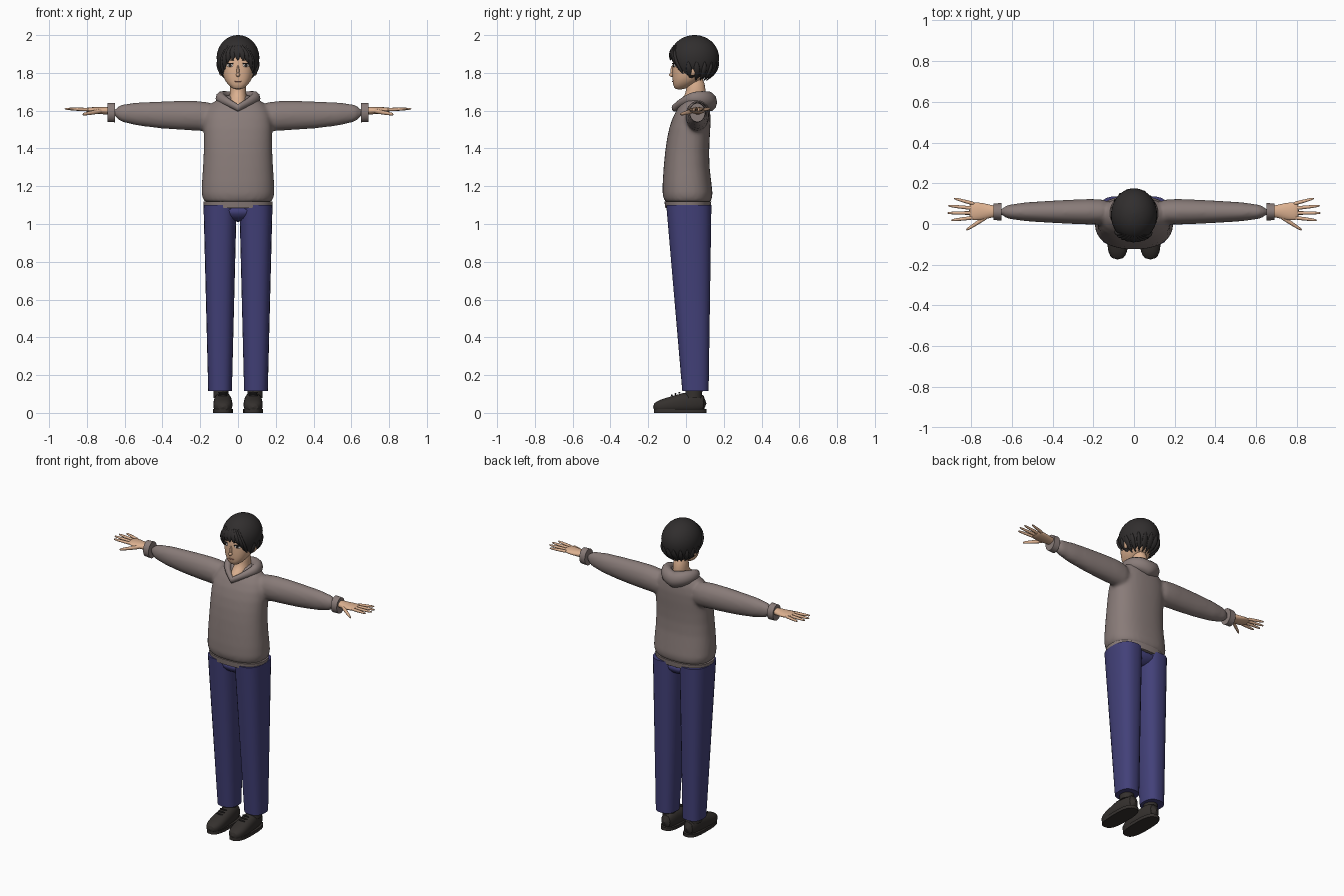
import bpy, bmesh
from math import sin, cos, pi, radians, asin, copysign
from mathutils import Matrix, Vector

X, Y, Z = range(3)
cube = bpy.data.objects.get("Cube")
if cube:
    bpy.data.objects.remove(cube, do_unlink=True)


def material(name, red, green, blue):
    mat = bpy.data.materials.new(name)
    mat.use_nodes = True
    mat.diffuse_color = (red, green, blue, 1)
    shader = mat.node_tree.nodes["Principled BSDF"]
    shader.inputs["Base Color"].default_value = mat.diffuse_color
    shader.inputs["Roughness"].default_value = 0.8
    return mat


skin = material("skin", 0.72, 0.44, 0.28)
hair = material("dark hair", 0.03, 0.027, 0.027)
knit = material("grey brown knit", 0.25, 0.2, 0.19)
denim = material("navy cloth", 0.055, 0.052, 0.19)
leather = material("dark leather", 0.035, 0.03, 0.027)
white = material("eye white", 0.8, 0.77, 0.74)
iris = material("dark iris", 0.03, 0.02, 0.015)
lip = material("lip", 0.5, 0.22, 0.16)


def section(centre, axis, size, sides, power=2):
    """Closed superellipse around a centre, square to the axis."""
    u, v = [k for k in (X, Y, Z) if k != axis]
    loop = []
    for i in range(sides):
        turn = 2 * pi * (i + 0.5) / sides
        point = Vector(centre)
        for k, radius, wave in ((u, size[0], cos(turn)), (v, size[1], sin(turn))):
            point[k] += radius * copysign(abs(wave) ** (2 / power), wave)
        loop.append(point)
    return loop


def add_loops(bm, loops, caps=True):
    rows = [[bm.verts.new(point) for point in loop] for loop in loops]
    for a, b in zip(rows, rows[1:]):
        for i in range(len(a)):
            bm.faces.new((a[i - 1], a[i], b[i], b[i - 1]))
    for face in bm.faces:
        face.smooth = True
    if caps:
        bm.faces.new(rows[0])
        bm.faces.new(rows[-1])


def finish(name, bm, mat, mirror=False, subsurf=False):
    bmesh.ops.recalc_face_normals(bm, faces=bm.faces)
    mesh = bpy.data.meshes.new(name)
    bm.to_mesh(mesh)
    bm.free()
    mesh.materials.append(mat)
    part = bpy.data.objects.new(name, mesh)
    bpy.context.collection.objects.link(part)
    if mirror:
        part.modifiers.new("mirror", "MIRROR").use_mirror_merge = False
    if subsurf:
        part.modifiers.new("subsurf", "SUBSURF").levels = 1
    return part


def profile_loops(axis, rings, shift, sides, power):
    """Each ring: place on the axis, centre offset, two radii."""
    loops = []
    for place, offset, *size in rings:
        centre = [shift, shift, offset]
        if axis == Z:
            centre[Y] = offset
        centre[axis] = place
        loops.append(section(centre, axis, size, sides, power))
    return loops


def loft(name, mat, axis, rings, shift=0, power=2, mirror=False, subsurf=True):
    bm = bmesh.new()
    add_loops(bm, profile_loops(axis, rings, shift, 28, power))
    return finish(name, bm, mat, mirror, subsurf)


def blob(name, mat, centre, size, turn=0, mirror=False):
    bm = bmesh.new()
    place = (Matrix.Translation(centre) @ Matrix.Rotation(radians(turn), 4, "Z")
             @ Matrix.Diagonal((*size, 1)))
    bmesh.ops.create_uvsphere(bm, u_segments=16, v_segments=10, radius=1, matrix=place)
    for face in bm.faces:
        face.smooth = True
    finish(name, bm, mat, mirror)


# Sweater body and sleeves, fused into one soft surface
body_rings = [(1.1, .01, .18, .12), (1.14, .01, .2, .14), (1.3, 0, .185, .12), (1.45, .01, .18, .115),
              (1.57, .03, .185, .105), (1.65, .05, .14, .07), (1.69, .06, .05, .03)]
sleeve_rings = [(.1, 1.56, .06, .08), (.2, 1.575, .066, .08), (.4, 1.575, .055, .075),
                (.68, 1.59, .04, .05)]
bm = bmesh.new()
add_loops(bm, profile_loops(Z, body_rings, 0, 28, 2.4))
for side in (1, -1):
    mirrored = [(side * place, *rest) for place, *rest in sleeve_rings]
    add_loops(bm, profile_loops(X, mirrored, .06, 28, 2))
sweater = finish("sweater", bm, knit, subsurf=True)
fuse = sweater.modifiers.new("fuse", "REMESH")
fuse.mode = "VOXEL"
fuse.voxel_size = 0.011
fuse.use_smooth_shade = True
sweater.modifiers.new("soften", "SMOOTH").iterations = 6
loft("sweater_hem", knit, Z, [(1.085, .01, .18, .12), (1.12, .01, .185, .125)],
     power=2.4, subsurf=False)
loft("sleeve_cuff", knit, X, [(.65, 1.59, .043, .052), (.69, 1.59, .041, .05)],
     shift=.06, mirror=True, subsurf=False)

# Hood: a roll round the neck, thin at the front V and full at the back
rows = []
for j in range(11):
    roll = 2 * pi * j / 10
    row = []
    for i in range(48):
        turn = 2 * pi * i / 48
        side, front = abs(sin(turn)), cos(turn)
        thick = .035 - .015 * front
        outward = thick * .8 * cos(roll)
        if front > 0:
            y = .04 - .1 * (front + 1 - side) / 2
            height = 1.615 + .05 * side
        else:
            y = .04 - .085 * front
            height = 1.645 + .02 * side
        row.append((.09 * sin(turn) + outward * sin(turn), y - outward * front,
                    height + thick * sin(roll)))
    rows.append(row)
bm = bmesh.new()
add_loops(bm, rows, caps=False)
bmesh.ops.remove_doubles(bm, verts=bm.verts, dist=0.0001)
finish("hood", bm, knit)

# Trousers
loft("trouser_leg", denim, Z, [(.115, .05, .063, .07), (1.1, .015, .088, .12)],
     shift=.095, power=2.5, mirror=True, subsurf=False)
loft("trouser_seat", denim, Z, [(1.01, .015, .03, .07), (1.05, .015, .13, .11),
                                (1.1, .015, .175, .12)], power=2.5)

# Shoes and ankles
loft("shoe_upper", leather, Y,
     [(.11, .05, .035, .045), (.03, .06, .046, .06), (-.07, .045, .052, .045),
      (-.14, .035, .05, .035), (-.175, .03, .025, .02)], shift=.08, power=2.4, mirror=True)
# The sole is a flat slab under the upper
bm = bmesh.new()
add_loops(bm, [section((.08, -.03, height), Z, (.053, .14), 28, 2.8) for height in (0, .02)])
finish("shoe_sole", bm, leather, mirror=True)
loft("ankle", leather, Z, [(.08, .04, .04, .045), (.2, .045, .04, .045)],
     shift=.09, mirror=True, subsurf=False)
for k in range(3):
    blob("shoe_lace", hair, (.08, -.035 - .02 * k, .107 - .007 * k), (.025, .005, .005), mirror=True)

# Hands
loft("palm", skin, X, [(.66, 1.6, .026, .022), (.7, 1.6, .03, .02), (.74, 1.6, .042, .018),
                       (.79, 1.605, .046, .014), (.81, 1.605, .036, .008)],
     shift=.062, mirror=True)


def digit(name, base, tip, radius):
    bm = bmesh.new()
    loops = []
    for k in range(6):
        along = k / 5
        width = radius * (1 - along ** 3 / 2)
        loops.append(section(Vector(base).lerp(Vector(tip), along), X, (width, width), 10))
    add_loops(bm, loops)
    finish(name, bm, skin, mirror=True, subsurf=True)


for k, name in enumerate(("index", "middle", "ring", "little")):
    reach = .92 - .012 * (k - 1.3) ** 2
    digit(name + "_finger", (.78, .032 + .022 * k, 1.605), (reach, .018 + .036 * k, 1.61), .0095)
digit("thumb", (.715, .04, 1.6), (.825, -.03, 1.58), .0125)

# Neck and head
loft("neck", skin, Z, [(1.59, .01, .045, .075), (1.63, .02, .049, .08), (1.67, .045, .045, .06),
                       (1.7, .055, .043, .05), (1.79, .045, .045, .05)])
loft("head", skin, Z,
     [(1.71, -.035, .025, .025), (1.74, -.015, .056, .054), (1.77, .01, .076, .082),
      (1.82, .03, .088, .103), (1.9, .04, .09, .108), (1.95, .04, .07, .08), (1.97, .045, .04, .05)],
     power=2.4)
blob("nose_tip", skin, (0, -.076, 1.79), (.01, .014, .011))
blob("nose_bridge", skin, (0, -.071, 1.81), (.007, .011, .03))
blob("mouth", lip, (0, -.068, 1.755), (.02, .006, .0035))
blob("ear", skin, (.09, .035, 1.815), (.012, .02, .03), turn=-15, mirror=True)
eye = Vector((.042, -.063, 1.84))
up, forward = Vector((0, 0, .01)), Vector((0, -.003, 0))
for name, mat, centre, size in (("eye", white, eye, (.018, .005, .009)),
                                ("iris", iris, eye + forward, (.0085, .004, .0085)),
                                ("upper_lash", hair, eye + up + forward, (.021, .005, .003)),
                                ("eyebrow", hair, eye + 2.8 * up, (.023, .005, .0035))):
    blob(name, mat, centre, size, turn=24, mirror=True)

# Hair: a cap with a ragged edge, plus loose locks
crown = Vector((0, .045, 1.88))


def rise(angle):
    return .12 if angle > 0 else .14


def hair_angle(height):
    drop = height - crown.z
    return asin(drop / rise(drop))


def hair_point(turn, angle):
    return crown + Vector((.113 * cos(angle) * sin(turn), -.13 * cos(angle) * cos(turn),
                           rise(angle) * sin(angle)))


def edge_height(turn):
    front = max(0, (cos(turn) - .4) / .6)
    return 1.77 + .11 * front * front * (3 - 2 * front)


rows = []
for k in range(15):
    row = []
    for i in range(72):
        turn = 2 * pi * i / 72
        low = hair_angle(edge_height(turn) + .006 * (i % 4))
        row.append(hair_point(turn, 1.5 + (low - 1.5) * k / 14))
    rows.append(row)
bm = bmesh.new()
add_loops(bm, rows, caps=False)
bm.faces.new([vert for vert in bm.verts if vert.co.z > 1.999])
cap = finish("hair_cap", bm, hair)
cap.modifiers.new("thickness", "SOLIDIFY").thickness = 0.008


def lock(name, root, tip, top, bottom):
    """Tapered strand lying on the cap, from one compass turn to another."""
    bm = bmesh.new()
    loops = []
    for k in range(7):
        along = k / 6
        turn = radians(root + (tip - root) * along)
        centre = hair_point(turn, hair_angle(top + (bottom - top) * along))
        width = .02 * sin(pi * (.08 + .9 * along))
        facing = abs(cos(turn))
        size = (width * (.4 + .6 * facing), width * (1 - .6 * facing))
        loops.append(section(centre, Z, size, 10))
    add_loops(bm, loops)
    finish(name, bm, hair, subsurf=True)


for tip in range(-60, 61, 15):
    lock("fringe_lock", tip / 2 - 5, tip, 1.95, edge_height(radians(tip)) - .015)
for turn in range(75, 290, 20):
    lock("side_lock", turn, turn + 2, 1.86, 1.765 - .01 * sin(radians(turn / 2)))
